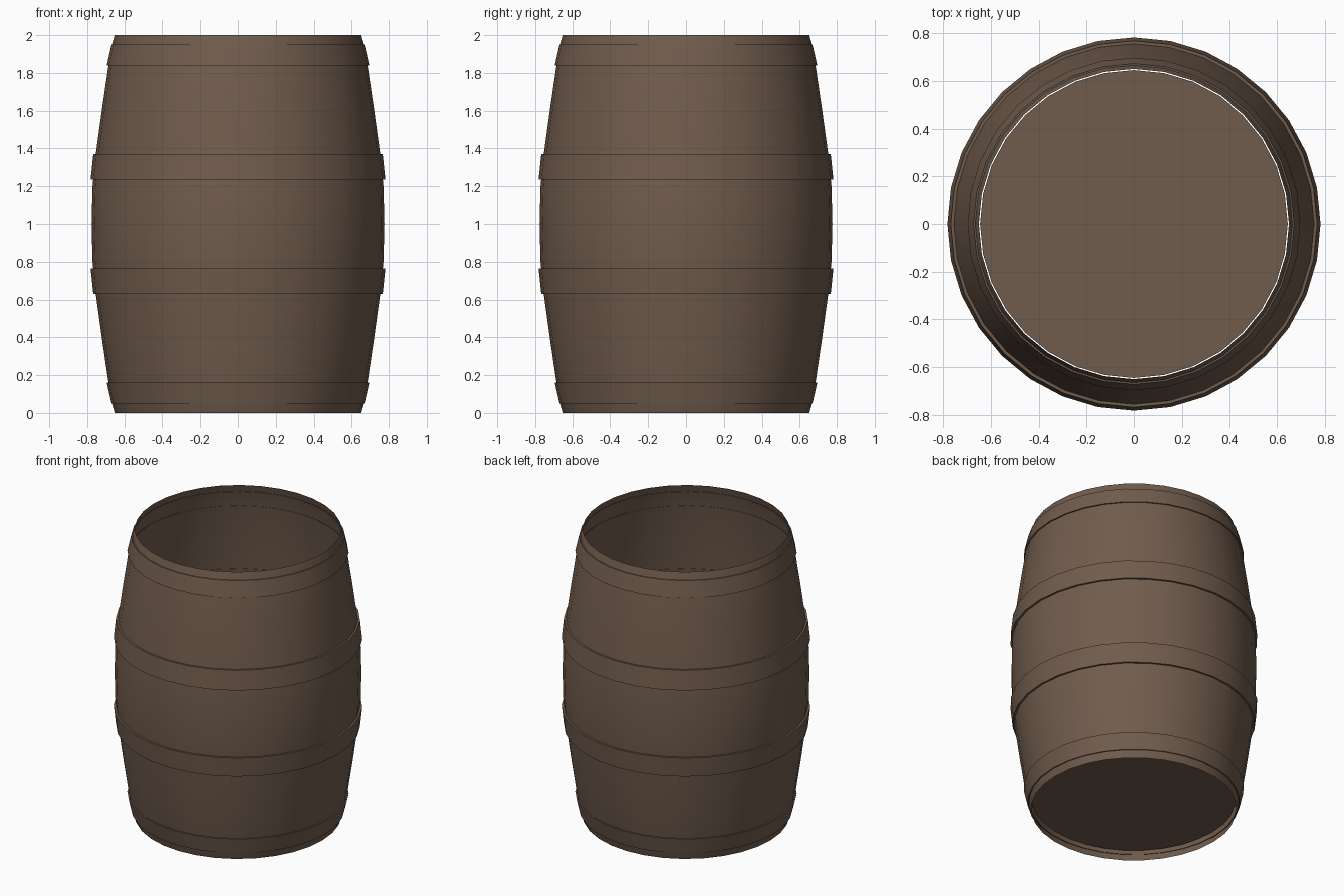
import bpy, bmesh, math

if "Cube" in bpy.data.objects:
    bpy.data.objects.remove(bpy.data.objects["Cube"])

SIDES = 32

wood = bpy.data.materials.new("brown wood")
wood.diffuse_color = (0.162, 0.106, 0.073, 1)
wood.use_nodes = True
wood.node_tree.nodes["Principled BSDF"].inputs["Base Color"].default_value = wood.diffuse_color


def lathe(name, profile):
    """Spin a list of (radius, z) points around the z axis."""
    bm = bmesh.new()
    rings = []
    for r, z in profile:
        rings.append([bm.verts.new((r * math.cos(i * math.tau / SIDES),
                                    r * math.sin(i * math.tau / SIDES), z))
                      for i in range(SIDES)])
    for a, b in zip(rings, rings[1:]):
        for i in range(SIDES):
            j = (i + 1) % SIDES
            bm.faces.new((a[i], a[j], b[j], b[i]))
    return finish(name, bm)


def finish(name, bm):
    me = bpy.data.meshes.new(name)
    bm.to_mesh(me)
    bm.free()
    me.materials.append(wood)
    ob = bpy.data.objects.new(name, me)
    bpy.context.collection.objects.link(ob)
    bpy.ops.object.select_all(action='DESELECT')
    ob.select_set(True)
    bpy.context.view_layer.objects.active = ob
    bpy.ops.object.shade_smooth_by_angle(angle=math.radians(30))
    return ob


# Bulging stave wall: thin shell, open at the top, mirrored about mid height
half = [(0.65, 0), (0.665, 0.05), (0.688, 0.16), (0.722, 0.39),
        (0.755, 0.63), (0.772, 0.80)]
lathe("barrel_wall", half + [(0.777, 1.0)] + [(r, 2 - z) for r, z in reversed(half)])

# Four raised hoops: (z, wall radius, hoop radius) at lower and upper edge
hoops = {"end": ((0.05, 0.660, 0.672), (0.16, 0.685, 0.697)),
         "middle": ((0.63, 0.752, 0.768), (0.765, 0.766, 0.782))}
for label, ((z0, i0, o0), (z1, i1, o1)) in hoops.items():
    ring = [(i0, z0), (o0, z0), (o1, z1), (i1, z1)]
    lathe("lower_" + label + "_hoop", ring)
    lathe("upper_" + label + "_hoop", [(r, 2 - z) for r, z in reversed(ring)])

# Floor disc, set slightly above the bottom rim
bm = bmesh.new()
bmesh.ops.create_circle(bm, cap_ends=True, segments=SIDES, radius=0.645)
bmesh.ops.translate(bm, verts=bm.verts, vec=(0, 0, 0.07))
for f in bm.faces:
    if f.normal.z < 0:
        f.normal_flip()
finish("barrel_floor", bm)
